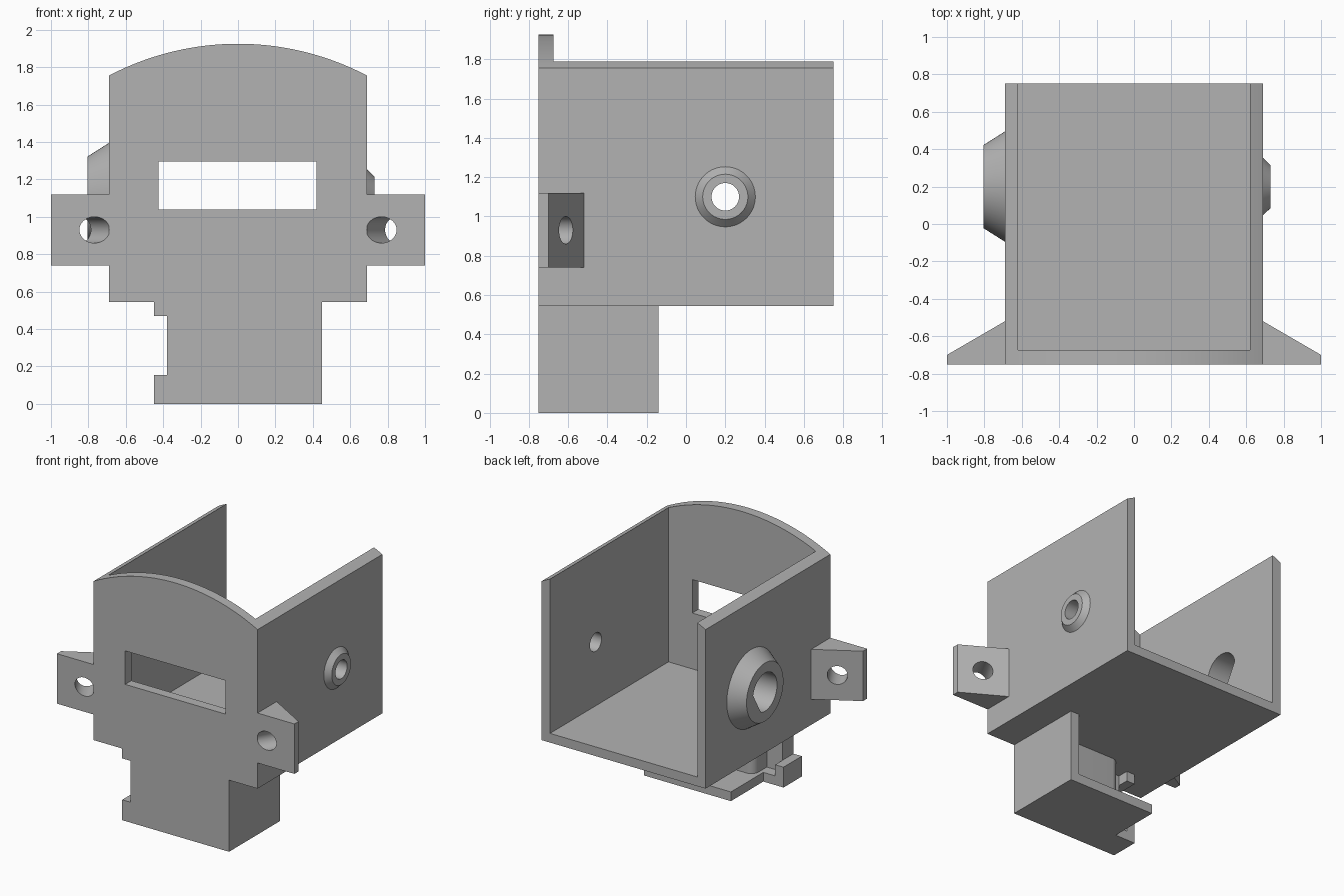
import bpy, bmesh, math
from mathutils import Vector

if "Cube" in bpy.data.objects:
    bpy.data.objects.remove(bpy.data.objects["Cube"])

grey = bpy.data.materials.new("plain_grey")
grey.use_nodes = True
COLOUR = (0.45, 0.45, 0.45, 1)
grey.diffuse_color = COLOUR
grey.node_tree.nodes["Principled BSDF"].inputs["Base Color"].default_value = COLOUR


def finish(name, bm):
    bmesh.ops.recalc_face_normals(bm, faces=bm.faces)
    mesh = bpy.data.meshes.new(name)
    bm.to_mesh(mesh)
    bm.free()
    mesh.materials.append(grey)
    ob = bpy.data.objects.new(name, mesh)
    bpy.context.collection.objects.link(ob)
    return ob


def prism(name, points, axis, lo, hi):
    """Extrude a 2D outline along axis y (points are x, z) or z (points are x, y)."""
    bm = bmesh.new()
    place = (lambda p: (p[0], lo, p[1])) if axis == "y" else (lambda p: (p[0], p[1], lo))
    face = bm.faces.new([bm.verts.new(place(p)) for p in points])
    new = bmesh.ops.extrude_face_region(bm, geom=[face])["geom"]
    step = Vector((0, hi - lo, 0)) if axis == "y" else Vector((0, 0, hi - lo))
    bmesh.ops.translate(bm, vec=step, verts=[v for v in new if isinstance(v, bmesh.types.BMVert)])
    return finish(name, bm)


def box(name, x0, x1, y0, y1, z0, z1):
    return prism(name, [(x0, y0), (x1, y0), (x1, y1), (x0, y1)], "z", z0, z1)


def cone(name, start, end, r0, r1, sides=64):
    start, end = Vector(start), Vector(end)
    bm = bmesh.new()
    bmesh.ops.create_cone(bm, cap_ends=True, segments=sides, radius1=r0, radius2=r1,
                          depth=(end - start).length)
    bmesh.ops.rotate(bm, matrix=(end - start).to_track_quat("Z", "Y").to_matrix(), verts=bm.verts)
    bmesh.ops.translate(bm, vec=(start + end) / 2, verts=bm.verts)
    return finish(name, bm)


def cut(ob, *cutters):
    for c in cutters:
        c.hide_render = True
        mod = ob.modifiers.new("cut", "BOOLEAN")
        mod.operation, mod.solver, mod.object = "DIFFERENCE", "EXACT", c
    graph = bpy.context.evaluated_depsgraph_get()
    mesh = bpy.data.meshes.new_from_object(ob.evaluated_get(graph))
    ob.modifiers.clear()
    ob.data = mesh


W, FRONT, BACK, FLOOR, WALL = 0.69, -0.75, 0.75, 0.545, 0.07
SHAFT_Y, SHAFT_Z = 0.2, 1.1

# Housing: arched outline, hollow, open at the top and back
R, TOP = 1.485, 1.925
xs = [W - 2 * W * i / 48 for i in range(49)]
arch = [(x, TOP - R + math.sqrt(R * R - x * x)) for x in xs]
housing = prism("housing", [(-W, FLOOR), (W, FLOOR)] + arch, "y", FRONT, BACK)
cavity = box("cavity_cutter", WALL - W, W - WALL, FRONT + 0.075, 1, FLOOR + WALL, 3)
window = box("window_cutter", -0.425, 0.42, -1, -0.5, 1.04, 1.295)

# Shaft holes: small round one on the left, large one with a flat on the right
left_hole = cone("left_hole_cutter", (0.5, SHAFT_Y, SHAFT_Z), (1, SHAFT_Y, SHAFT_Z), 0.07, 0.07)
right_hole = cone("right_hole_cutter", (-0.5, SHAFT_Y, SHAFT_Z), (-1, SHAFT_Y, SHAFT_Z), 0.145, 0.145)
flat = Vector((0, 0.87, -0.5))
bm = bmesh.new()
bm.from_mesh(right_hole.data)
cutoff = bmesh.ops.bisect_plane(bm, geom=bm.verts[:] + bm.edges[:] + bm.faces[:], clear_outer=True,
                                plane_co=Vector((0, SHAFT_Y, SHAFT_Z)) + flat * 0.11, plane_no=flat)
bmesh.ops.holes_fill(bm, edges=[e for e in bm.edges if e.is_boundary])
bmesh.ops.recalc_face_normals(bm, faces=bm.faces)
bm.to_mesh(right_hole.data)
bm.free()
cut(housing, cavity, window, left_hole, right_hole)

# Tapered bosses around the shaft holes
left_boss = cone("left_boss", (W, SHAFT_Y, SHAFT_Z), (0.73, SHAFT_Y, SHAFT_Z), 0.153, 0.115)
right_boss = cone("right_boss", (-W, SHAFT_Y, SHAFT_Z), (-0.805, SHAFT_Y, SHAFT_Z), 0.295, 0.222)
cut(left_boss, left_hole)
cut(right_boss, right_hole)

# Wedge mounting ears with slanted screw holes
parts, cutters = [housing, left_boss, right_boss], [cavity, window, left_hole, right_hole]
for side, s in (("left", 1), ("right", -1)):
    ear = prism(side + "_ear", [(s * W, FRONT), (s, FRONT), (s, -0.7), (s * W, -0.52)], "z", 0.74, 1.12)
    mid, axis = Vector((s * 0.767, FRONT, 0.93)), Vector((s * 0.5, 0.866, 0))
    hole = cone(side + "_ear_hole_cutter", mid - axis * 0.2, mid + axis * 0.5, 0.07, 0.07)
    cut(ear, hole)
    parts.append(ear)
    cutters.append(hole)

# Lower bracket: base plate, front plate, side wall, core and two lips
B, REAR = 0.45, -0.14
base = [(-B, FRONT), (B, FRONT), (B, REAR), (-0.28, REAR), (-0.28, -0.53), (-B, -0.53)]
r, cx, cy = 0.06, -0.25, -0.455
corner = [(cx + r - r * math.sin(a), cy - r + r * math.cos(a))
          for a in (math.pi / 2 * i / 8 for i in range(9))]
parts += [
    prism("bracket_base", base, "z", 0, WALL),
    box("bracket_front", -0.38, B, FRONT, -0.615, WALL, FLOOR),
    box("bracket_side", B - WALL, B, -0.615, REAR, WALL, FLOOR),
    prism("bracket_core", [(cx, -0.615), (B - WALL, -0.615), (B - WALL, cy)] + corner, "z", WALL, FLOOR),
    box("lower_lip", -B, -0.38, FRONT, -0.53, WALL, 0.155),
    box("upper_lip", -B, -0.38, FRONT, -0.53, 0.47, FLOOR),
]

for c in cutters:
    bpy.data.objects.remove(c)

# Smooth curved surfaces, sharp edges kept
bpy.ops.object.select_all(action="DESELECT")
for ob in parts:
    ob.select_set(True)
bpy.context.view_layer.objects.active = housing
bpy.ops.object.shade_smooth_by_angle(angle=math.radians(25))
